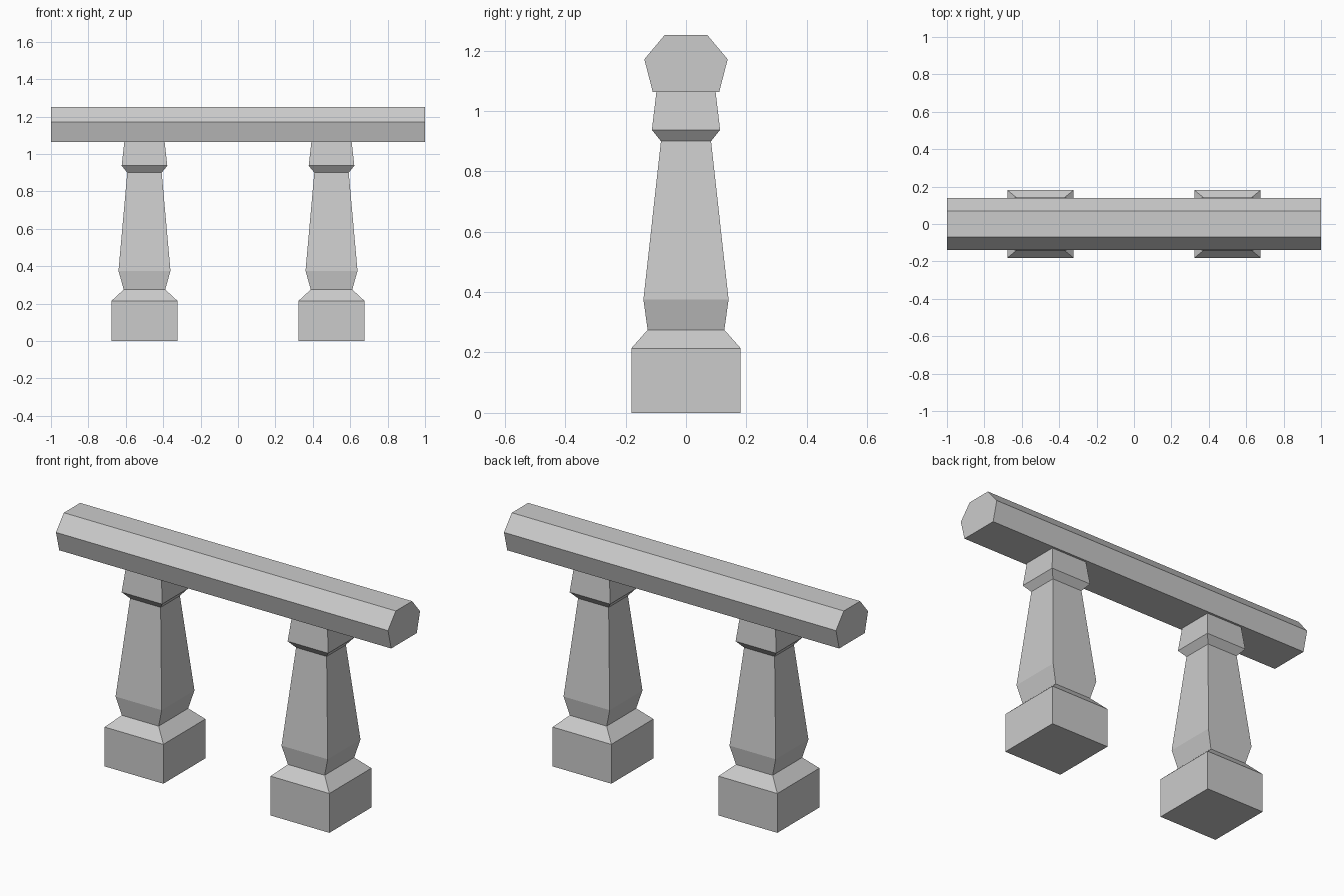
import bpy, bmesh

if "Cube" in bpy.data.objects:
    bpy.data.objects.remove(bpy.data.objects["Cube"])


def make_object(name, bm):
    bmesh.ops.recalc_face_normals(bm, faces=bm.faces)
    mesh = bpy.data.meshes.new(name)
    bm.to_mesh(mesh)
    bm.free()
    obj = bpy.data.objects.new(name, mesh)
    bpy.context.collection.objects.link(obj)
    return obj


def loft(name, rings):
    # skin successive closed rings of points and cap both ends
    bm = bmesh.new()
    loops = [[bm.verts.new(p) for p in ring] for ring in rings]
    for a, b in zip(loops, loops[1:]):
        n = len(a)
        for i in range(n):
            j = (i + 1) % n
            bm.faces.new((a[i], a[j], b[j], b[i]))
    bm.faces.new(loops[0])
    bm.faces.new(loops[-1])
    return make_object(name, bm)


# Baluster profile: half width x, half width y, height
POST = [
    (0.177, 0.181, 0.0),
    (0.177, 0.181, 0.214),
    (0.111, 0.127, 0.275),
    (0.139, 0.141, 0.375),
    (0.092, 0.083, 0.90),
    (0.122, 0.113, 0.937),
    (0.108, 0.098, 1.063),
]

# Two square balusters
for side, cx in (("left", -0.5), ("right", 0.5)):
    loft(f"{side}_baluster",
         [[(cx + sx * hx, sy * hy, z)
           for sx, sy in ((-1, -1), (1, -1), (1, 1), (-1, 1))]
          for hx, hy, z in POST])

# Six-sided handrail extruded along x
half = [(0.110, 1.063), (0.138, 1.171), (0.070, 1.252)]
section = half + [(-y, z) for y, z in reversed(half)]
loft("handrail", [[(x, y, z) for y, z in section] for x in (-1, 1)])
